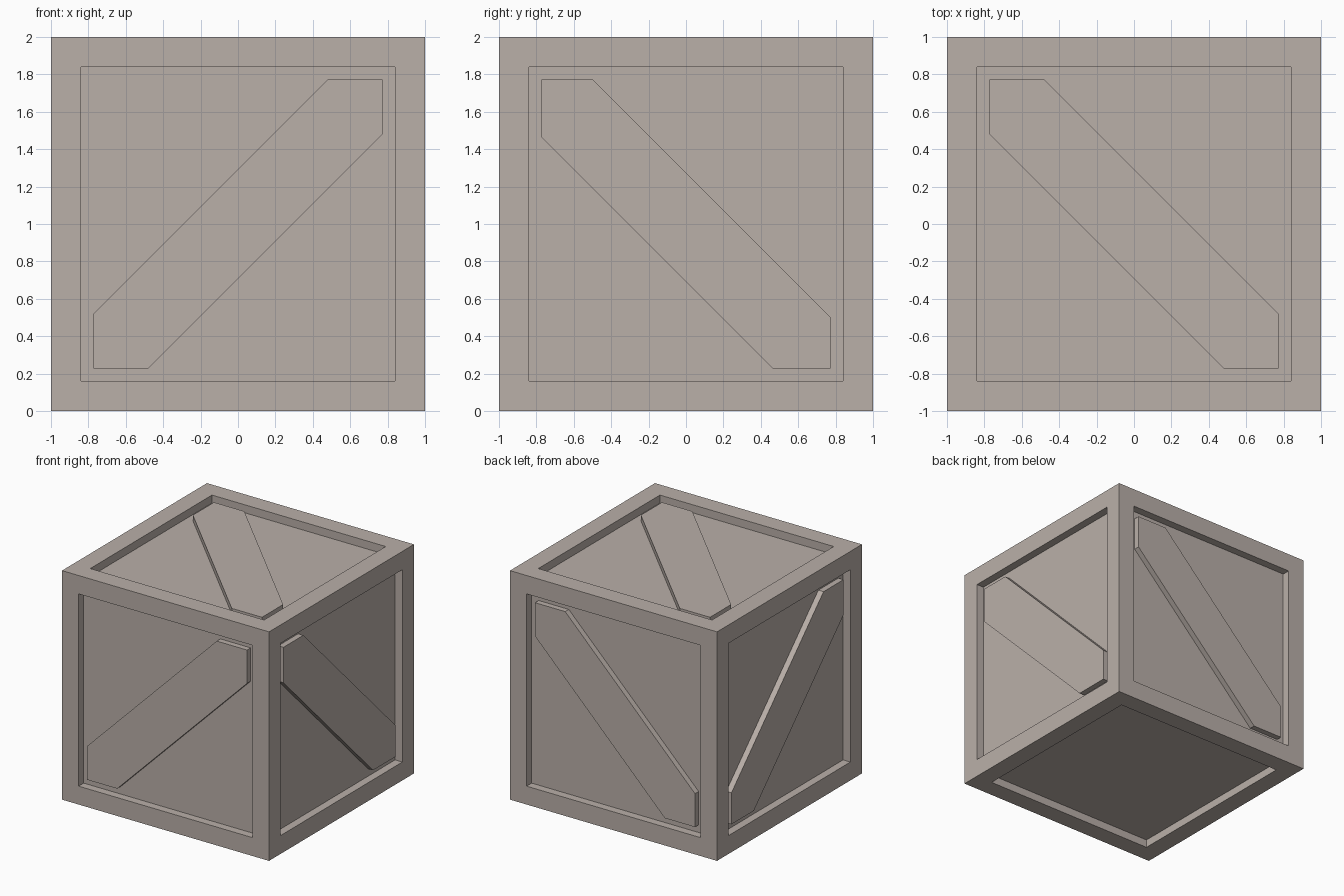
import bpy, bmesh
from mathutils import Vector

if "Cube" in bpy.data.objects:
    bpy.data.objects.remove(bpy.data.objects["Cube"])

HALF = 1.0        # half of the crate size
OPEN = 0.773      # half width of each recessed panel
FLOOR = 0.93      # distance of the panel floor from the centre
BRACE = 0.98      # distance of the brace surface from the centre
WIDTH = 0.292     # half width of the brace, measured along the panel edge
CENTRE = Vector((0, 0, HALF))

wood = bpy.data.materials.new("warm grey wood")
wood.diffuse_color = (0.49, 0.432, 0.396, 1)
wood.use_nodes = True
wood.node_tree.nodes["Principled BSDF"].inputs["Base Color"].default_value = wood.diffuse_color


def finish(bm, name):
    bmesh.ops.recalc_face_normals(bm, faces=bm.faces[:])
    mesh = bpy.data.meshes.new(name)
    bm.to_mesh(mesh)
    bm.free()
    mesh.materials.append(wood)
    obj = bpy.data.objects.new(name, mesh)
    bpy.context.collection.objects.link(obj)
    return obj


# Crate body: a cube with a sunken square panel on all six sides
bm = bmesh.new()
bmesh.ops.create_cube(bm, size=2 * HALF)
bmesh.ops.translate(bm, vec=CENTRE, verts=bm.verts[:])
panels = bm.faces[:]
bmesh.ops.inset_individual(bm, faces=panels, thickness=HALF - OPEN, depth=0)
sunk = bmesh.ops.extrude_discrete_faces(bm, faces=panels)["faces"]
for f in sunk:
    f.normal_update()
    bmesh.ops.translate(bm, vec=-f.normal * (HALF - FLOOR), verts=f.verts[:])
finish(bm, "crate_body")


# Diagonal brace: the band lo < u + v < hi clipped to the panel opening
def add_brace(name, u, v, n, shift=0.0):
    u, v, n = Vector(u), Vector(v), Vector(n)
    lo, hi, a = shift - WIDTH, shift + WIDTH, OPEN
    outline = [(a, -a), (a, hi - a), (hi - a, a),
               (-a, a), (-a, lo + a), (lo + a, -a)]
    bm = bmesh.new()
    rings = [[bm.verts.new(CENTRE + u * p + v * q + n * d) for p, q in outline]
             for d in (FLOOR, BRACE)]
    for ring in rings:
        bm.faces.new(ring)
    for i in range(6):
        j = (i + 1) % 6
        bm.faces.new((rings[0][i], rings[0][j], rings[1][j], rings[1][i]))
    finish(bm, name)


# Braces on the four sides and the lid; the underside has none
add_brace("front_brace", (-1, 0, 0), (0, 0, 1), (0, -1, 0))
add_brace("back_brace", (-1, 0, 0), (0, 0, 1), (0, 1, 0))
add_brace("right_brace", (0, 1, 0), (0, 0, 1), (1, 0, 0), -0.017)
add_brace("left_brace", (0, 1, 0), (0, 0, 1), (-1, 0, 0), -0.017)
add_brace("top_brace", (1, 0, 0), (0, 1, 0), (0, 0, 1))
